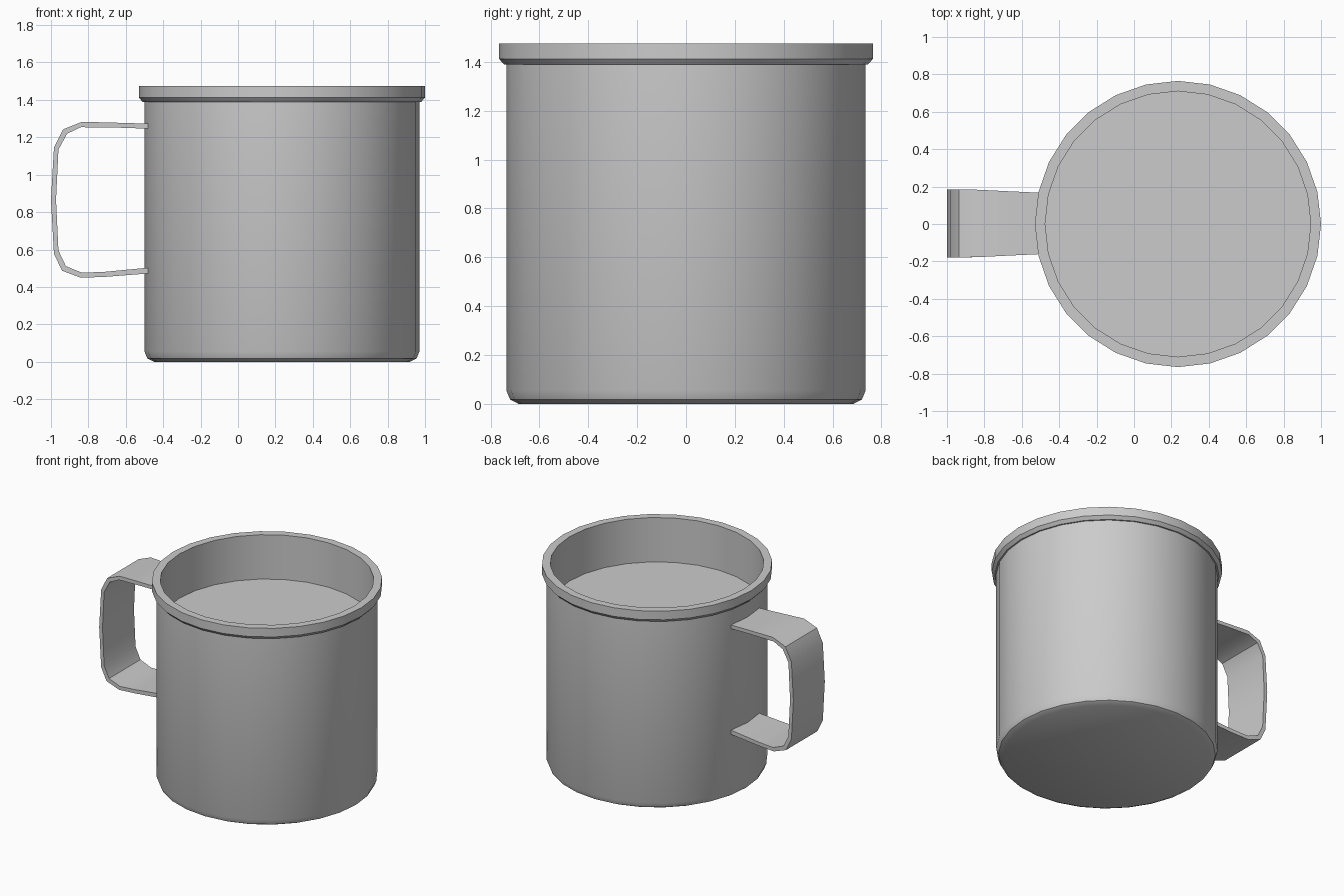
import bpy, bmesh, math

if "Cube" in bpy.data.objects:
    bpy.data.objects.remove(bpy.data.objects["Cube"])

CX, SIDES = 0.235, 28


def finish(name, bm):
    bmesh.ops.recalc_face_normals(bm, faces=bm.faces)
    me = bpy.data.meshes.new(name)
    bm.to_mesh(me)
    bm.free()
    ob = bpy.data.objects.new(name, me)
    bpy.context.collection.objects.link(ob)
    bpy.ops.object.select_all(action='DESELECT')
    ob.select_set(True)
    bpy.context.view_layer.objects.active = ob
    bpy.ops.object.shade_smooth_by_angle(angle=math.radians(35))
    return ob


def ring(bm, r, z):
    return [bm.verts.new((CX + r * math.cos(2 * math.pi * i / SIDES),
                          r * math.sin(2 * math.pi * i / SIDES), z)) for i in range(SIDES)]


def bridge(bm, a, b):
    n = len(a)
    for i in range(n):
        j = (i + 1) % n
        bm.faces.new((a[i], a[j], b[j], b[i]))


# Cup: lathed wall with rounded foot, rolled rim and drink surface inside
profile = [(0.685, 0), (0.72, 0.018), (0.735, 0.055), (0.735, 1.39), (0.745, 1.39),
           (0.765, 1.412), (0.765, 1.475), (0.71, 1.475), (0.71, 1.15)]
bm = bmesh.new()
rings = [ring(bm, r, z) for r, z in profile]
for a, b in zip(rings, rings[1:]):
    bridge(bm, a, b)
bm.faces.new(rings[0])
bm.faces.new(rings[-1])
finish("cup", bm)

# Handle: flat strap swept along a rounded path (outer x, z, inner x, z, half width)
path = [(-0.478, 1.273, -0.478, 1.246, 0.163),
        (-0.65, 1.278, -0.65, 1.252, 0.171),
        (-0.834, 1.283, -0.84, 1.254, 0.18),
        (-0.936, 1.242, -0.914, 1.219, 0.182),
        (-0.984, 1.144, -0.96, 1.134, 0.182),
        (-1.0, 0.866, -0.973, 0.866, 0.182),
        (-0.984, 0.578, -0.96, 0.595, 0.182),
        (-0.941, 0.487, -0.92, 0.511, 0.182),
        (-0.84, 0.449, -0.834, 0.476, 0.18),
        (-0.71, 0.454, -0.71, 0.481, 0.173),
        (-0.478, 0.472, -0.478, 0.503, 0.163)]
bm = bmesh.new()
sections = []
for ox, oz, ix, iz, w in path:
    corners = [(ox, -w, oz), (ox, w, oz), (ix, w, iz), (ix, -w, iz)]
    sections.append([bm.verts.new((x, y + 0.003, z)) for x, y, z in corners])
for a, b in zip(sections, sections[1:]):
    bridge(bm, a, b)
bm.faces.new(sections[0])
bm.faces.new(sections[-1])
finish("handle", bm)
